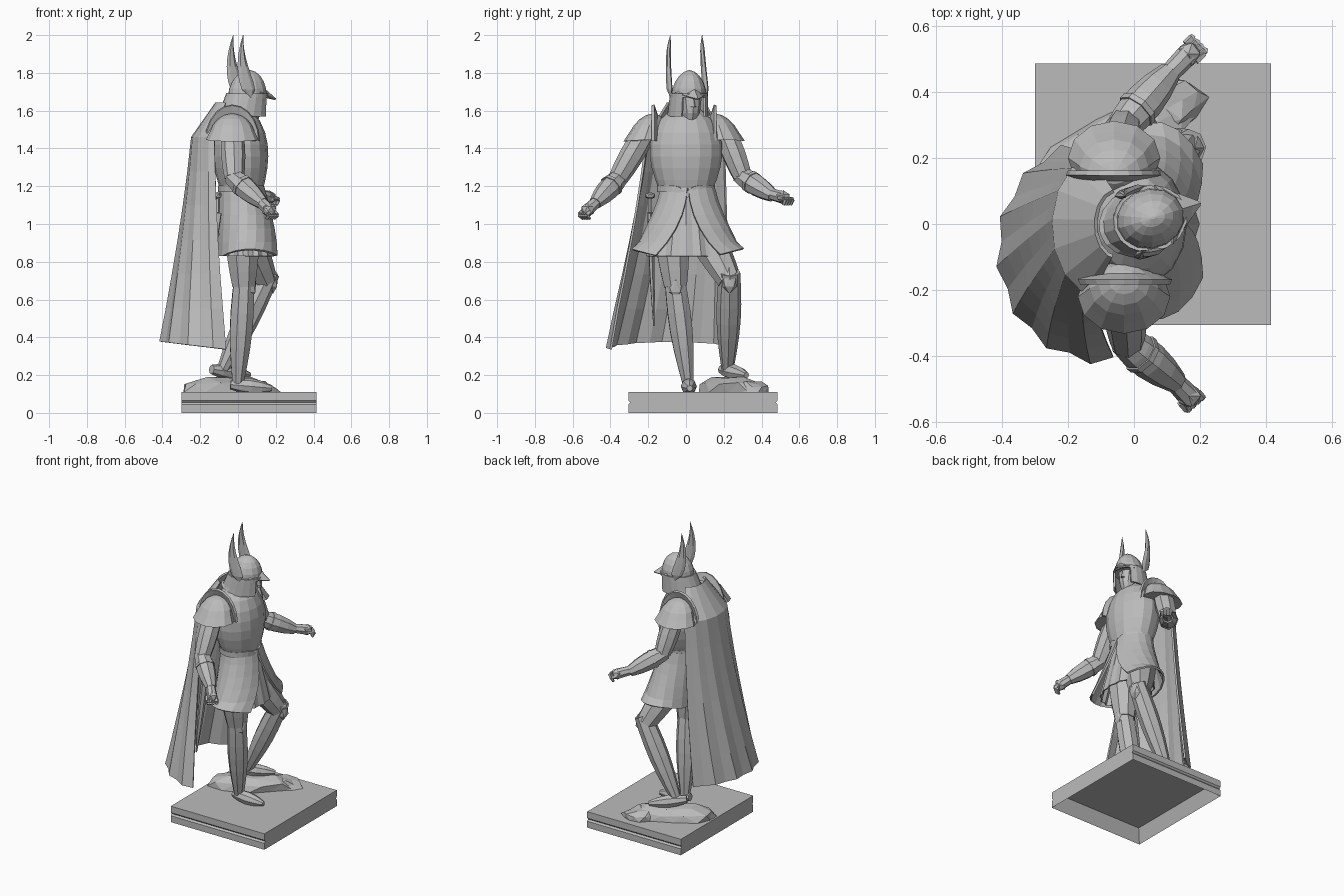
import bpy, bmesh, random
from math import sin, cos, pi, tau, radians, sqrt
from mathutils import Matrix, Vector

random.seed(4)
cube = bpy.data.objects.get("Cube")
if cube:
    bpy.data.objects.remove(cube, do_unlink=True)

stone = bpy.data.materials.new("grey stone")
stone.use_nodes = True
grey = (0.5, 0.5, 0.5, 1)
stone.diffuse_color = grey
stone.node_tree.nodes["Principled BSDF"].inputs["Base Color"].default_value = grey


def finish(name, bm, thick=0.0, head=False):
    bmesh.ops.recalc_face_normals(bm, faces=bm.faces)
    mesh = bpy.data.meshes.new(name)
    bm.to_mesh(mesh)
    bm.free()
    mesh.materials.append(stone)
    ob = bpy.data.objects.new(name, mesh)
    bpy.context.collection.objects.link(ob)
    if head:
        # The head is modelled about its own axis and glances to the left
        ob.location = (0.03, 0.01, 0)
        ob.rotation_euler.z = 0.3
    if thick:
        modifier = ob.modifiers.new("thickness", 'SOLIDIFY')
        modifier.thickness = thick
        modifier.offset = 0
    return ob


def skin(name, rows, closed=True, caps=True, **options):
    """Bridge rows of points into one surface."""
    bm = bmesh.new()
    grid = [[bm.verts.new(point) for point in row] for row in rows]
    count = len(grid[0])
    for low, high in zip(grid, grid[1:]):
        for i in range(count if closed else count - 1):
            j = (i + 1) % count
            bm.faces.new((low[i], low[j], high[j], high[i]))
    if closed and caps:
        bm.faces.new(grid[0])
        bm.faces.new(grid[-1])
    return finish(name, bm, **options)


def ring(z, cx, cy, rx, ry, count=14, start=0, end=360, pleat=0):
    """Horizontal ellipse, or part of one when it is not a full turn."""
    steps = count if end - start == 360 else count - 1
    points = []
    for i in range(count):
        angle = radians(start + (end - start) * i / steps)
        k = 1 + pleat * (-1) ** i
        points.append(Vector((cx + rx * k * cos(angle), cy + ry * k * sin(angle), z)))
    return points


def spread(steps):
    return [i / steps for i in range(steps + 1)]


def limb(name, start, end, first, last, bulge=0.0, steps=4, sides=8, flat=1.0):
    """Tapering tube between two joints, swelling in the middle."""
    start, end = Vector(start), Vector(end)
    turn = (end - start).to_track_quat('Z', 'Y')
    rows = []
    for t in spread(steps):
        radius = first + (last - first) * t + bulge * sin(pi * t)
        angles = [tau * i / sides for i in range(sides)]
        rows.append([start.lerp(end, t) + turn @ Vector((radius * flat * cos(a), radius * sin(a), 0))
                     for a in angles])
    skin(name, rows)


def lump(name, centre, size, jitter=0.0, detail=1, turn=0.0):
    bm = bmesh.new()
    bmesh.ops.create_icosphere(bm, subdivisions=detail, radius=1)
    spin = Matrix.Rotation(turn, 3, 'Z')
    for vert in bm.verts:
        k = 1 + random.uniform(-jitter, jitter)
        vert.co = Vector(centre) + spin @ Vector(s * x * k for s, x in zip(size, vert.co))
    return finish(name, bm)


# Plinth: grooved on two sides and hollow underneath
plinth_top = 0.11
edge = [(0.475 if part == 0.5 else 0.485, plinth_top * part) for part in (0, 0.4, 0.5, 0.6, 1)]
profile = edge + [(0.18 - y, z) for y, z in reversed(edge)]
plinth = skin("plinth", [[(x, y, z) for y, z in profile] for x in (-0.3, 0.415)])
bm = bmesh.new()
bm.from_mesh(plinth.data)
under = min(bm.faces, key=lambda face: face.calc_center_median().z)
bmesh.ops.inset_region(bm, faces=[under], thickness=0.05)
for vert in under.verts:
    vert.co.z = plinth_top - 0.02
bm.to_mesh(plinth.data)
bm.free()

# Long rock lying aslant under the raised foot, cut off inside the plinth
for name, centre, size in (("rock", (-0.07, 0.23, plinth_top), (0.27, 0.11, 0.085)),
                           ("rock_ledge", (0.1, 0.35, plinth_top), (0.12, 0.09, 0.06))):
    rock = lump(name, centre, size, jitter=0.15, detail=2, turn=0.5)
    for vert in rock.data.vertices:
        vert.co.z = max(vert.co.z, plinth_top - 0.02)

# Legs: straight right leg, bent left leg with its foot on the rock
legs = {
    "right": [(0.02, -0.08, 1), (0.03, -0.055, 0.67), (0, 0.01, 0.16), (-0.04, 0.01, 0.15), (0.18, 0.02, 0.13)],
    "left": [(0.01, 0.07, 1), (0.145, 0.23, 0.7), (-0.08, 0.22, 0.23), (-0.14, 0.19, 0.23), (0.06, 0.32, 0.2)],
}
for name, joints in legs.items():
    hip, knee, ankle, heel, toe = map(Vector, joints)
    limb(name + "_thigh", hip, knee, 0.1, 0.065, bulge=0.008)
    limb(name + "_greave", knee.lerp(ankle, -0.1), ankle, 0.056, 0.032, bulge=0.02, steps=6)
    limb(name + "_foot", heel, toe, 0.025, 0.016, bulge=0.022)
    lump(name + "_knee_guard", knee + Vector((0.04, 0, 0)), (0.03, 0.045, 0.07))

# Pleated tunic and armour skirt, split at the front
skin("tunic", [ring(1.15 - 0.32 * t, 0.02 + 0.035 * t, 0, 0.1 + 0.035 * t, 0.13 + 0.07 * t, 32, pleat=0.035)
               for t in spread(2)], caps=False, thick=0.008)
rows = []
for t in spread(5):
    split = 1 + 34 * t ** 1.5
    rows.append(ring(1.19 - 0.36 * t, 0.02 + 0.045 * t, 0.01, 0.115 + 0.055 * t, 0.14 + 0.155 * t ** 1.3,
                     19, split, 360 - split))
for point in rows[-1]:
    point.z += 0.25 * max(0, abs(point.y) - 0.15)
skin("armour_skirt", rows, closed=False, thick=0.012)

# Breastplate, pointed waist band and neck
rows = []
for t in spread(7):
    swell, collar = sin(pi * t), t ** 8
    rows.append(ring(1.17 + 0.44 * t, 0.02 - 0.02 * t, 0, 0.11 + 0.04 * swell - 0.05 * collar,
                     0.138 + 0.055 * swell - 0.065 * collar, 16))
skin("breastplate", rows)
rows = [ring(z, 0.02, 0, 0.12, 0.148, 24) for z in (1.17, 1.205)]
for point in rows[0] + rows[1]:
    if point.x > 0:
        point.z -= 0.7 * max(0, 0.05 - abs(point.y))
skin("waist_band", rows, caps=False, thick=0.01)
limb("neck", (0, 0, 1.56), (0.03, 0, 1.66), 0.07, 0.06)

# Shoulder armour: domes with a flared rim, and upright guard plates
for name, side, cx, cy in (("right", -1, -0.03, -0.22), ("left", 1, -0.06, 0.2)):
    rows = []
    for t in spread(5):
        size, height = cos(1.5 * t), 0.14 * sin(1.5 * t)
        size *= 1.12 if t == 0 else 1
        rows.append(ring(1.445 + height, cx, cy - side * height / 3, 0.125 * size, 0.1 * size, 12))
    for row in rows:
        for point in row:
            point.z -= 0.1 * max(0, abs(point.y) - 0.25)
    skin(name + "_pauldron", rows)
    rows = []
    for t in spread(2):
        radius = 0.115 + 0.075 * t
        rows.append([(cx + 0.75 * radius * cos(pi * a), cy - side * (0.07 - 0.025 * t), 1.44 + radius * sin(pi * a))
                     for a in spread(10)])
    skin(name + "_shoulder_guard", rows, closed=False, thick=0.016)

# Arms, bracers and hands
arms = {
    "right": [(-0.03, -0.22, 1.48), (-0.02, -0.36, 1.24), (0.13, -0.48, 1.11), (0.165, -0.52, 1.075)],
    "left": [(-0.06, 0.21, 1.48), (-0.03, 0.3, 1.25), (0.11, 0.46, 1.15), (0.165, 0.515, 1.14)],
}
for name, joints in arms.items():
    shoulder, elbow, wrist, palm = map(Vector, joints)
    limb(name + "_upper_arm", shoulder, elbow, 0.06, 0.052, bulge=0.008)
    limb(name + "_bracer", elbow.lerp(wrist, -0.1), wrist, 0.047, 0.035, bulge=0.018)
    limb(name + "_cuff", elbow.lerp(wrist, 0.25), elbow.lerp(wrist, 0.33), 0.063, 0.063, steps=1)
    limb(name + "_wrist", wrist.lerp(elbow, 0.1), palm, 0.03, 0.034)
    lump(name + "_palm", palm, [0.04] * 3, jitter=0.05)
    ahead = (palm - wrist).normalized()
    across = ahead.cross(Vector((0, 0, 1))).normalized()
    down = across.cross(ahead) * -1
    for i in range(4):
        root = palm + across * (i - 1.5) * 0.018 + ahead * 0.015 + down * 0.005
        knuckle = root + ahead * 0.028
        limb(f"{name}_finger_{i + 1}", root, knuckle, 0.012, 0.012, steps=1, sides=5)
        limb(f"{name}_fingertip_{i + 1}", knuckle, knuckle + down * 0.03 - ahead * 0.01, 0.012, 0.008, steps=1, sides=5)
    limb(name + "_thumb", palm + across * 0.03, palm + across * 0.035 + ahead * 0.035, 0.014, 0.008, sides=5)

# Cape: gathered at the shoulders, with broad shallow folds towards a wide hem
rows = []
for t in spread(7):
    flare, gather = t ** 1.4, min(1, 0.5 + 4 * t)
    rows.append(ring(1.64 - 1.27 * t, -0.1 * gather, -0.08 * flare, (0.13 + 0.175 * flare) * gather,
                     (0.2 + 0.13 * flare) * gather, 14, 100 + 12 * t, 257 + 20 * t, pleat=0.01 + 0.02 * t))
for point in rows[-1]:
    point.z -= 0.12 * (point.x + 0.35)
skin("cape", rows, closed=False, thick=0.012)

# Scabbard and hilt at the hip
hilt, mouth = Vector((-0.11, -0.19, 1.15)), Vector((-0.11, -0.19, 1.06))
limb("scabbard", mouth, (-0.2, -0.17, 0.46), 0.026, 0.006, bulge=0.008, sides=6, flat=0.6)
limb("sword_grip", hilt, mouth, 0.013, 0.013, steps=1, sides=6)
lump("pommel", hilt, (0.028, 0.03, 0.02))

# Head with simple features
skin("head", [ring(1.55 + 0.15 * t, 0.045 - 0.03 * t, 0, 0.035 + 0.045 * sqrt(t), 0.03 + 0.04 * sqrt(t), 10)
              for t in spread(4)], head=True)
skin("nose", [ring(1.62 + 0.045 * t, 0.1 - 0.008 * t, 0, 0.02 - 0.012 * t, 0.014 - 0.006 * t, 4)
              for t in spread(1)], head=True)
skin("mouth", [ring(z, 0.078, 0, 0.018, 0.022, 6) for z in (1.59, 1.6)], head=True)

# Helmet: dome, neck and cheek shell, brow band, pointed peak
rows = []
for t in spread(5):
    size = cos(1.5 * t)
    rows.append(ring(1.675 + 0.14 * sin(1.5 * t), 0.02 + 0.01 * t, 0, 0.105 * size, 0.092 * size ** 1.2))
skin("helmet_dome", rows, head=True)
rows = [ring(1.69 - 0.12 * t, 0.02 - 0.025 * t, 0, 0.107 + 0.025 * t, 0.094 + 0.006 * t, 15, 38, 322)
        for t in spread(3)]
for point in rows[-1]:
    point.z += 0.25 * max(0, -point.x)
skin("helmet_shell", rows, closed=False, thick=0.012, head=True)
skin("brow_band", [ring(z, 0.02, 0, 0.109, 0.095) for z in (1.67, 1.69)], caps=False, thick=0.01, head=True)
rows = []
for t in spread(3):
    x, width, z = 0.06 + 0.115 * t, 0.092 - 0.088 * t, 1.69 - 0.03 * t
    rows.append([(x, -width, z), (0.1 + 0.077 * t, 0, 1.725 - 0.065 * t), (x, width, z)])
skin("helmet_peak", rows, closed=False, thick=0.01, head=True)

# Tall curved wings on the helmet sides, broad at the root
for name, side in (("right", -1), ("left", 1)):
    rows = []
    for t in spread(8):
        width = 0.001 + 0.038 * sin(pi * t ** 0.45)
        rows.append(ring(1.67 + 0.33 * t, 0.01 - 0.05 * sin(2.2 * t), side * (0.1 - 0.012 * t * t),
                         width, min(width, 0.012), 6))
    skin(name + "_helmet_wing", rows, head=True)
